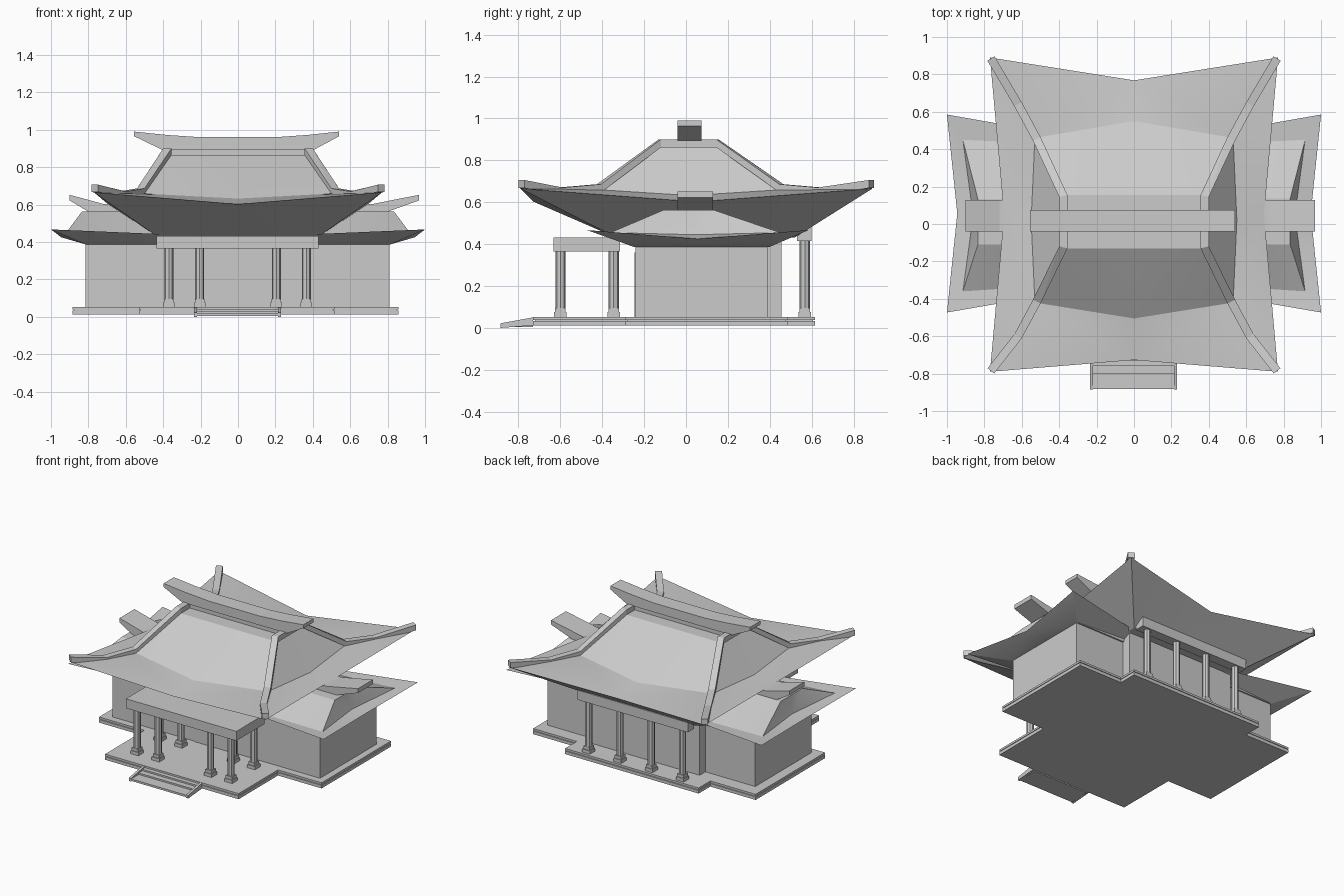
import bpy
import bmesh
from math import radians
from mathutils import Vector

cube = bpy.data.objects.get("Cube")
if cube:
    bpy.data.objects.remove(cube, do_unlink=True)

stone = bpy.data.materials.new("plain_grey")
stone.use_nodes = True
GREY = (0.6, 0.6, 0.6, 1)
stone.diffuse_color = GREY
stone.node_tree.nodes["Principled BSDF"].inputs["Base Color"].default_value = GREY


def finish(name, bm):
    bmesh.ops.recalc_face_normals(bm, faces=bm.faces)
    mesh = bpy.data.meshes.new(name)
    bm.to_mesh(mesh)
    bm.free()
    mesh.materials.append(stone)
    obj = bpy.data.objects.new(name, mesh)
    bpy.context.collection.objects.link(obj)
    return obj


def loft(name, rings):
    """Skin a stack of equal-length vertex rings and cap both ends."""
    bm = bmesh.new()
    rows = [[bm.verts.new(p) for p in ring] for ring in rings]
    n = len(rows[0])
    for a, b in zip(rows, rows[1:]):
        for i in range(n):
            j = (i + 1) % n
            bm.faces.new((a[i], a[j], b[j], b[i]))
    bm.faces.new(rows[0])
    bm.faces.new(rows[-1])
    bmesh.ops.triangulate(bm, faces=[f for f in bm.faces if len(f.verts) == 4])
    return finish(name, bm)


def prism(name, profile, lo, hi, axis):
    """Extrude a 2D profile along one axis."""
    bm = bmesh.new()
    ends = []
    for t in (lo, hi):
        pts = []
        for p in profile:
            co = list(p)
            co.insert("xyz".index(axis), t)
            pts.append(bm.verts.new(co))
        ends.append(pts)
        bm.faces.new(pts)
    for i in range(len(profile)):
        j = (i + 1) % len(profile)
        bm.faces.new((ends[0][i], ends[0][j], ends[1][j], ends[1][i]))
    return finish(name, bm)


def box(name, x0, x1, y0, y1, z0, z1):
    return prism(name, [(x0, y0), (x1, y0), (x1, y1), (x0, y1)], z0, z1, "z")


def ring(hx, y0, y1, z, mid_x=None, mid_y0=None, mid_y1=None, mid_z=None):
    """Eight-point roof outline: four corners and four side midpoints."""
    mx = hx if mid_x is None else mid_x
    m0 = y0 if mid_y0 is None else mid_y0
    m1 = y1 if mid_y1 is None else mid_y1
    mz = z if mid_z is None else mid_z
    c = (y0 + y1) / 2
    return [(-hx, y0, z), (0, m0, mz), (hx, y0, z), (mx, c, mz),
            (hx, y1, z), (0, m1, mz), (-hx, y1, z), (-mx, c, mz)]


def sweep(name, path, width, height):
    """Rectangular bar that follows a path, upright in z."""
    pts = [Vector(p) for p in path]
    rings = []
    for i, p in enumerate(pts):
        d = pts[min(i + 1, len(pts) - 1)] - pts[max(i - 1, 0)]
        side = Vector((-d.y, d.x, 0)).normalized() * width / 2
        up = Vector((0, 0, height))
        rings.append([p - side, p + side, p + side + up, p - side + up])
    return loft(name, rings)


# Cross-shaped platform in two tiers
def cross(d):
    return [(-.53 + d, -.73 + d), (.516 - d, -.73 + d), (.516 - d, -.29 + d),
            (.858 - d, -.29 + d), (.858 - d, .485 - d), (.516 - d, .485 - d),
            (.516 - d, .615 - d), (-.53 + d, .615 - d), (-.53 + d, .485 - d),
            (-.885 + d, .485 - d), (-.885 + d, -.29 + d), (-.53 + d, -.29 + d)]


prism("platform_base", cross(0.0), 0.012, 0.034, "z")
prism("platform_groove", cross(0.008), 0.034, 0.038, "z")
prism("platform_top", cross(0.0), 0.038, 0.052, "z")

# Front steps between sloping cheeks
cheek = [(-.885, 0), (-.73, .012), (-.73, .05), (-.885, .022)]
for name, x0 in (("right", -.235), ("left", .213)):
    prism(name + "_step_cheek", cheek, x0, x0 + .017, "x")
for i, y in enumerate((-.883, -.8, -.76)):
    box("step_%d" % (i + 1), -.22, .215, y, -.73, .004, .018 + .011 * i)

# Walls and door panel
box("wing_walls", -.815, .81, -.24, .39, .05, .40)
box("hall_walls", -.425, .42, -.238, .455, .05, .45)
box("door_panel", -.17, .165, -.246, -.235, .05, .36)


# Columns on stepped bases
def column(name, x, y, top):
    w = .03
    box(name + "_plinth", x - w, x + w, y - w, y + w, .05, .075)
    w = .025
    box(name + "_collar", x - w, x + w, y - w, y + w, .075, .095)
    bm = bmesh.new()
    bmesh.ops.create_cone(bm, cap_ends=True, segments=8, radius1=.024,
                          radius2=.024, depth=top - .09)
    bmesh.ops.translate(bm, verts=bm.verts, vec=(x, y, (top + .09) / 2))
    finish(name + "_shaft", bm)


for i, x in enumerate((-.37, -.205, .205, .365)):
    column("front_column_%d" % i, x, -.6, .37)
    column("inner_column_%d" % i, x, -.345, .37)
for i, x in enumerate((-.37, -.125, .12, .365)):
    column("back_column_%d" % i, x, .567, .42)
box("front_porch_beam", -.435, .43, -.632, -.315, .365, .432)
box("back_porch_beam", -.435, .43, .53, .6, .414, .482)

# Lower roof over the wings
wing_roof = loft("wing_roof", [
    ring(.815, -.25, .40, .387),
    ring(1.0, -.473, .585, .467, .945, -.30, .41, .425),
    ring(.915, -.36, .45, .455, .86, -.27, .38, .445),
    ring(.835, -.11, .135, .562),
])

# Main roof with upturned corners
main_roof = loft("main_roof", [
    ring(.435, -.335, .52, .432),
    ring(.77, -.79, .89, .665, .695, -.727, .768, .602),
    ring(.53, -.42, .46, .66, .55, -.505, .55, .632),
    ring(.36, -.13, .155, .865),
])

# Gentle bends on the roofs read smooth, creases stay sharp
bpy.ops.object.select_all(action="DESELECT")
for roof in (wing_roof, main_roof):
    roof.select_set(True)
    bpy.context.view_layer.objects.active = roof
bpy.ops.object.shade_smooth_by_angle(angle=radians(20))

# Hip ridges run up from the front corner, across the top and down to the back
front_half = [(.765, -.785, .668), (.62, -.6, .632), (.52, -.415, .648), (.378, -.125, .862)]
back_half = [(.378, .15, .862), (.52, .455, .648), (.62, .64, .632), (.765, .885, .668)]
for name, s in (("right", -1), ("left", 1)):
    path = [(s * x, y, z) for x, y, z in front_half + back_half]
    sweep(name + "_hip_ridge", path, .045, .038)

# Main ridge beam with flared ends
prism("main_ridge", [(-.555, .99), (-.38, .972), (-.2, .96), (.2, .96), (.37, .972),
                     (.54, .99), (.54, .965), (.41, .895), (-.41, .895), (-.555, .965)],
      -.04, .075, "y")
box("ridge_seat", -.36, .36, -.03, .065, .86, .9)

# Wing ridge beams
for name, s, tip in (("right", -1, .9), ("left", 1, .968)):
    prof = [(s * .45, .56), (s * .80, .562), (s * tip, .622),
            (s * tip, .652), (s * .72, .603), (s * .45, .6)]
    prism(name + "_wing_ridge", prof, -.04, .128, "y")
